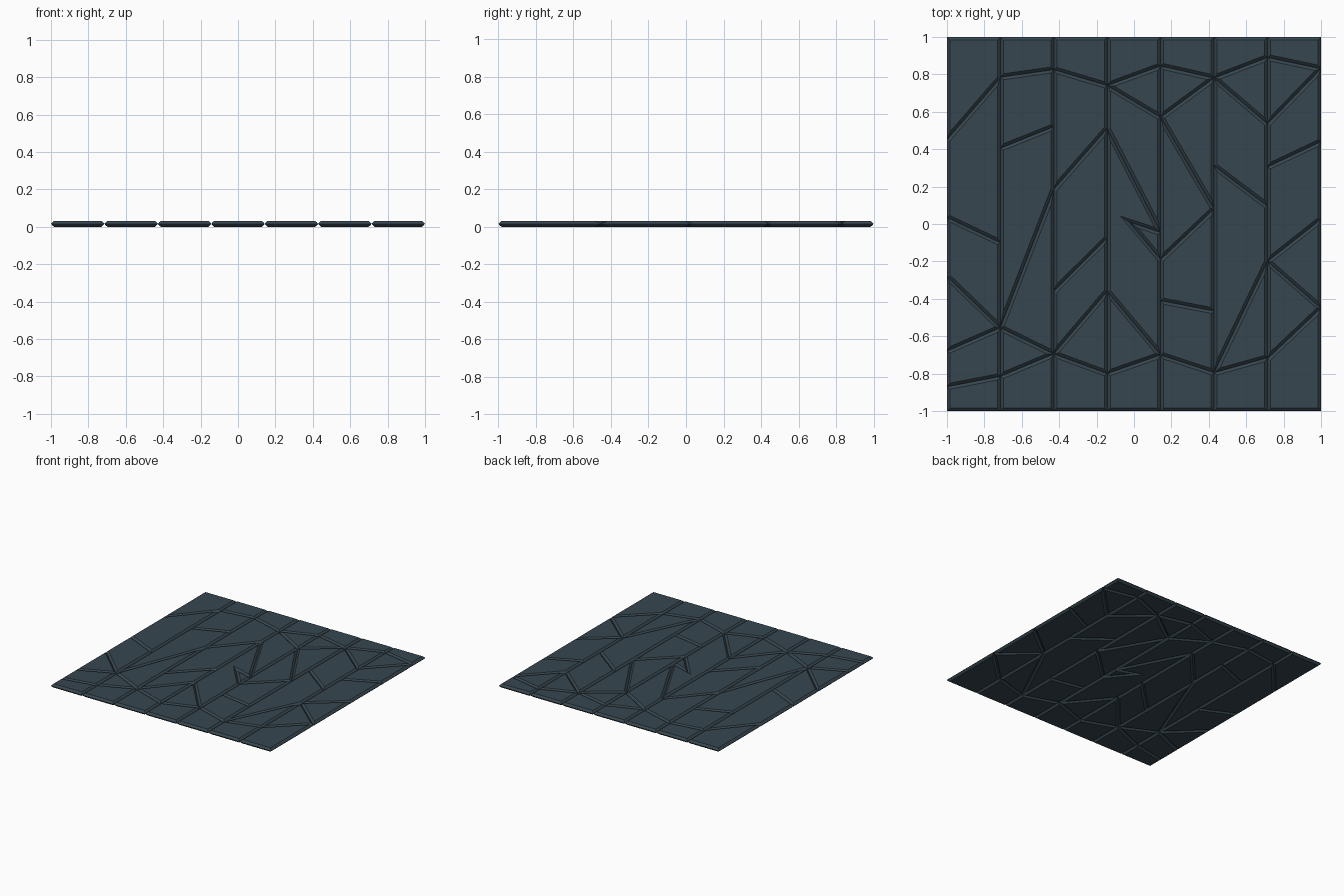
import bpy
import bmesh
from mathutils import Vector

if "Cube" in bpy.data.objects:
    bpy.data.objects.remove(bpy.data.objects["Cube"])

mat = bpy.data.materials.new("slate")
mat.diffuse_color = (0.038, 0.062, 0.078, 1)
mat.use_nodes = True
mat.node_tree.nodes["Principled BSDF"].inputs["Base Color"].default_value = mat.diffuse_color

# Break lines of each column, top to bottom: (y at left side, y at right side)
COLUMNS = [
    [(0.45, 0.78), (0.035, -0.10), (-0.28, -0.555), (-0.68, -0.555), (-0.87, -0.815)],
    [(0.785, 0.825), (0.405, 0.52), (-0.555, 0.185), (-0.555, -0.695), (-0.815, -0.695)],
    [(0.825, 0.74), (0.185, 0.51), (-0.36, -0.075), (-0.695, -0.36), (-0.695, -0.80)],
    [(0.74, 0.845), (0.74, 0.57), (0.51, -0.045), (-0.36, -0.70), (-0.80, -0.70)],
    [(0.845, 0.78), (0.57, 0.78), (0.57, 0.08), (-0.19, 0.08), (-0.41, -0.465), (-0.70, -0.795)],
    [(0.78, 0.89), (0.78, 0.535), (0.31, 0.095), (-0.795, -0.20), (-0.795, -0.715)],
    [(0.89, 0.83), (0.535, 0.83), (0.305, 0.44), (-0.20, 0.025), (-0.20, -0.45), (-0.72, -0.45)],
]
# Bevelled edge section: (inset, height)
SECTION = [(0.016, 0.0), (0.006, 0.009), (0.0, 0.016), (0.006, 0.023), (0.016, 0.032)]


def inset(points, d):
    """Mitred inset of a counter-clockwise outline."""
    result = []
    n = len(points)
    for i, p in enumerate(points):
        a = (p - points[i - 1]).normalized()
        b = (points[(i + 1) % n] - p).normalized()
        na, nb = Vector((-a.y, a.x)), Vector((-b.y, b.x))
        result.append(p + (na + nb) * (d / (1 + na.dot(nb))))
    return result


def tile(name, outline):
    points = []
    for p in outline:
        v = Vector(p)
        if all((v - q).length > 1e-4 for q in points):
            points.append(v)
    bm = bmesh.new()
    rings = [[bm.verts.new((q.x, q.y, z)) for q in inset(points, d)] for d, z in SECTION]
    n = len(points)
    for low, high in zip(rings, rings[1:]):
        for i in range(n):
            j = (i + 1) % n
            bm.faces.new((low[i], low[j], high[j], high[i]))
    bm.faces.new(rings[0][::-1])
    bm.faces.new(rings[-1])
    mesh = bpy.data.meshes.new(name)
    bm.to_mesh(mesh)
    bm.free()
    mesh.materials.append(mat)
    bpy.context.collection.objects.link(bpy.data.objects.new(name, mesh))


# Seven columns of cut tiles
for c, lines in enumerate(COLUMNS):
    x0, x1 = -1 + 2 * c / 7, -1 + 2 * (c + 1) / 7
    cuts = [(1, 1)] + lines + [(-1, -1)]
    for r, ((tl, tr), (bl, br)) in enumerate(zip(cuts, cuts[1:])):
        outline = [(x0, bl), (x1, br), (x1, tr), (x0, tl)]
        if c == 3 and r == 3:
            # Large centre tile has a wedge cut out of its right side
            tip = (-0.025, 0.01)
            outline[2:2] = [(x1, -0.19), tip]
            tile("wedge_tile", [tip, (x1, -0.19), (x1, tr)])
        tile(f"tile_{c + 1}_{r + 1}", outline)
